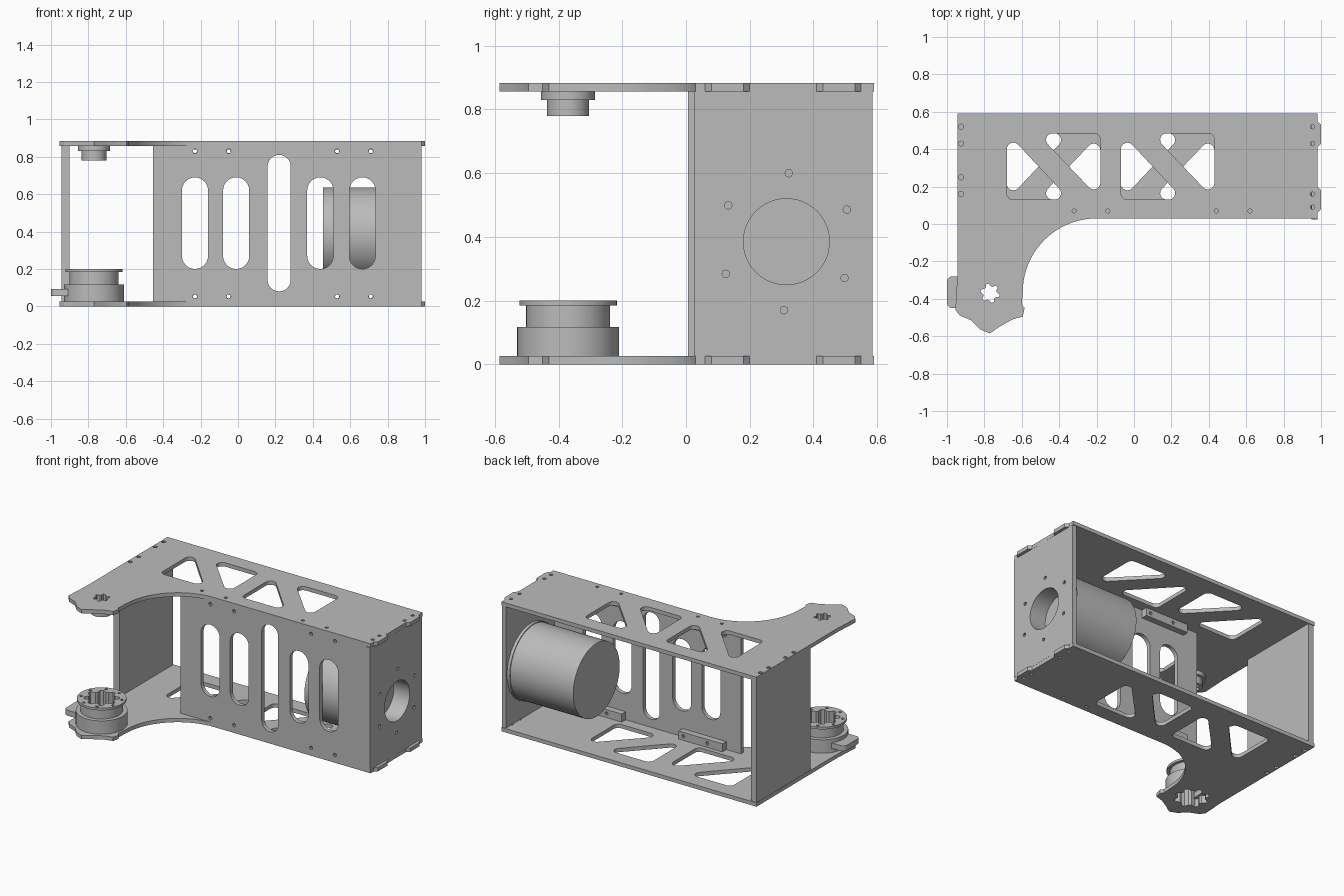
import bpy, math
from mathutils import Matrix, Vector

cube = bpy.data.objects.get("Cube")
if cube:
    bpy.data.objects.remove(cube, do_unlink=True)

grey = bpy.data.materials.new("machined_grey")
grey.use_nodes = True
grey.diffuse_color = (0.5, 0.5, 0.5, 1)
grey.node_tree.nodes["Principled BSDF"].inputs["Base Color"].default_value = (0.5, 0.5, 0.5, 1)

# Planes in which flat outlines are drawn: sheet, upright front, upright side
FLAT = Matrix.Identity(3)
FRONT = Matrix(((1, 0, 0), (0, 0, -1), (0, 1, 0)))
SIDE = Matrix(((0, 0, 1), (1, 0, 0), (0, 1, 0)))


def arc(cx, cy, r, start, end, n=12):
    angles = [math.radians(start + (end - start) * i / n) for i in range(n + 1)]
    return [(cx + r * math.cos(a), cy + r * math.sin(a)) for a in angles]


def circle(cx, cy, r, n=32):
    return arc(cx, cy, r, 0, 360, n)[:-1]


def rect(x0, y0, x1, y1):
    return [(x0, y0), (x1, y0), (x1, y1), (x0, y1)]


def rounded(centres, r):
    """Counter-clockwise outline swept round corner discs."""
    pts = []
    n = len(centres)
    for i, c in enumerate(centres):
        a, b = Vector(centres[i - 1]), Vector(centres[(i + 1) % n])
        c = Vector(c)
        d0, d1 = c - a, b - c
        s = math.degrees(math.atan2(d0.y, d0.x)) - 90
        e = math.degrees(math.atan2(d1.y, d1.x)) - 90
        while e <= s:
            e += 360
        pts += arc(c.x, c.y, r, s, e, 8)
    return pts


def spline_hole(cx, cy, inner, outer, teeth):
    pts = []
    for i in range(teeth * 4):
        r = inner if i % 4 < 2 else outer
        a = math.tau * (i + 0.5) / (teeth * 4)
        pts.append((cx + r * math.cos(a), cy + r * math.sin(a)))
    return pts


def plate(name, loops, low, high, frame=FLAT):
    """Extrude an outline with holes between two depths along the frame normal."""
    curve = bpy.data.curves.new(name + "_outline", "CURVE")
    curve.dimensions = "2D"
    curve.fill_mode = "BOTH"
    curve.extrude = (high - low) / 2
    for loop in loops:
        sp = curve.splines.new("POLY")
        sp.points.add(len(loop) - 1)
        for p, (x, y) in zip(sp.points, loop):
            p.co = (x, y, 0, 1)
        sp.use_cyclic_u = True
    helper = bpy.data.objects.new(name + "_helper", curve)
    bpy.context.collection.objects.link(helper)
    graph = bpy.context.evaluated_depsgraph_get()
    mesh = bpy.data.meshes.new_from_object(helper.evaluated_get(graph))
    bpy.data.objects.remove(helper, do_unlink=True)
    mesh.transform(Matrix.Translation((0, 0, (low + high) / 2)))
    mesh.transform(frame.to_4x4())
    mesh.materials.clear()
    mesh.materials.append(grey)
    mesh.name = name
    obj = bpy.data.objects.new(name, mesh)
    bpy.context.collection.objects.link(obj)
    bpy.ops.object.select_all(action="DESELECT")
    obj.select_set(True)
    bpy.context.view_layer.objects.active = obj
    bpy.ops.object.shade_smooth_by_angle(angle=math.radians(25))
    return obj


# Arm plate outline: long bay, concave sweep, lobed pivot end
PIVOT = (-0.77, -0.37)
outline = [(-0.945, 0.59), (-0.945, -0.29), (-0.955, -0.46), (-0.93, -0.49),
           (-0.87, -0.515), (-0.82, -0.565), (-0.77, -0.585), (-0.72, -0.55),
           (-0.65, -0.51), (-0.595, -0.495), (-0.585, -0.45), (-0.6, -0.43)]
outline += arc(-0.2, -0.365, 0.395, 180, 90, 20)
outline += [(0.98, 0.03)]
for y0, y1 in ((0.06, 0.2), (0.41, 0.55)):     # end tabs
    outline += [(0.98, y0), (1.0, y0 + 0.02), (1.0, y1 - 0.02), (0.98, y1)]
outline += [(0.98, 0.59)]

triangles = [
    [(-0.645, 0.165), (-0.425, 0.165), (-0.645, 0.4)],
    [(-0.215, 0.45), (-0.435, 0.45), (-0.215, 0.22)],
]


def truss(flip):
    loops = []
    for shift in (0, 0.61):
        for tri in triangles:
            pts = [(x + shift, 0.615 - y if flip else y) for x, y in tri]
            loops.append(rounded(pts[::-1] if flip else pts, 0.035))
    return loops


screws = [circle(x, 0.07, 0.011, 10) for x in (-0.32, -0.14, 0.44, 0.62)]
screws += [circle(-0.925, y, 0.014, 8) for y in (0.16, 0.25, 0.43, 0.52)]
screws += [circle(0.955, y, 0.012, 8) for y in (0.09, 0.16, 0.43, 0.52)]

plate("top_plate", [outline, spline_hole(*PIVOT, 0.037, 0.052, 6)] + truss(False) + screws, 0.857, 0.883)
plate("bottom_plate", [outline, spline_hole(*PIVOT, 0.085, 0.11, 8)] + truss(True) + screws, 0, 0.026)

# Slotted front panel
slots = []
for x, z0, z1, r in ((-0.23, 0.2, 0.69, 0.07), (-0.01, 0.2, 0.69, 0.07), (0.22, 0.08, 0.81, 0.062),
                     (0.44, 0.2, 0.69, 0.07), (0.665, 0.2, 0.69, 0.07)):
    slots.append(arc(x, z1 - r, r, 0, 180) + arc(x, z0 + r, r, 180, 360))
for x in (-0.23, -0.05, 0.53, 0.71):
    slots += [circle(x, z, 0.012, 10) for z in (0.053, 0.83)]
plate("front_panel", [rect(-0.455, 0.026, 0.95, 0.857)] + slots, -0.058, -0.03, FRONT)

# End walls
AXIS = (0.315, 0.385)
bolts = [circle(AXIS[0] + 0.215 * math.cos(a), AXIS[1] + 0.215 * math.sin(a), 0.012, 8)
         for a in (math.radians(28 + 60 * i) for i in range(6))]
plate("motor_wall", [rect(0.025, 0.0265, 0.585, 0.8565), circle(*AXIS, 0.135, 48)] + bolts, 0.95, 0.98, SIDE)
plate("far_wall", [rect(0.007, 0.026, 0.585, 0.857)], -0.943, -0.9, SIDE)

# Motor with a recessed front bore
plate("motor_body", [circle(*AXIS, 0.25, 64)], 0.455, 0.86, SIDE)
plate("motor_front", [circle(*AXIS, 0.25, 64), circle(*AXIS, 0.135, 48)], 0.86, 0.93, SIDE)
plate("motor_flange", [circle(*AXIS, 0.256, 64), circle(*AXIS, 0.135, 48)], 0.93, 0.95, SIDE)

# Corner brackets joining the front panel to the plates
for side, x0 in (("inner", -0.345), ("outer", 0.415)):
    for level, z0 in (("lower", 0.026), ("upper", 0.802)):
        holes = [circle(x0 + d, z0 + 0.0275, 0.011, 10) for d in (0.115, 0.295)]
        plate(f"{side}_{level}_bracket", [rect(x0, z0, x0 + 0.33, z0 + 0.055)] + holes,
              -0.1, -0.058, FRONT)

# Lower pivot hub: stacked splined rings and a side lug
for name, r, low, high in (("hub_base", 0.16, 0.026, 0.117), ("hub_neck", 0.132, 0.117, 0.185),
                           ("hub_flange", 0.153, 0.185, 0.2)):
    loops = [circle(*PIVOT, r, 48), spline_hole(*PIVOT, 0.085, 0.11, 8)]
    if name == "hub_flange":
        loops += [circle(PIVOT[0] + 0.13 * math.cos(a), PIVOT[1] + 0.13 * math.sin(a), 0.01, 8)
                  for a in (math.tau * (i + 0.5) / 8 for i in range(8))]
    plate(name, loops, low, high)
lug = rounded([(-0.97, -0.42), (-0.87, -0.42), (-0.87, -0.31), (-0.97, -0.31)], 0.03)
plate("hub_lug", [lug], 0.055, 0.092)

# Upper pivot bushing
for name, r, low, high in (("bushing_collar", 0.085, 0.83, 0.857), ("bushing_nose", 0.066, 0.78, 0.83)):
    plate(name, [circle(*PIVOT, r, 40), spline_hole(*PIVOT, 0.037, 0.052, 6)], low, high)
